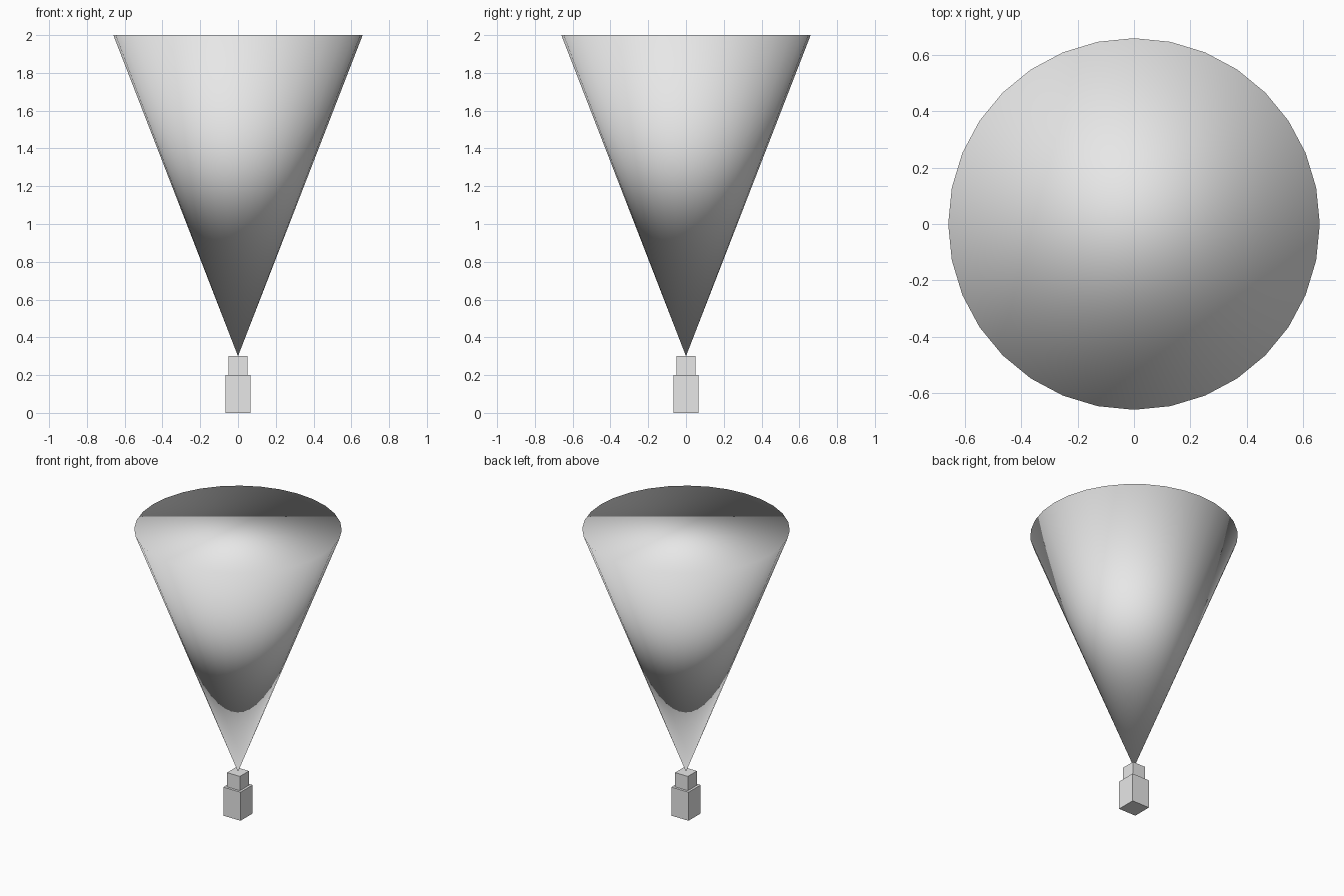
import bpy
import math

cube = bpy.data.objects.get("Cube")
if cube:
    bpy.data.objects.remove(cube, do_unlink=True)

# Single plain grey
grey = bpy.data.materials.new("light_grey")
grey.use_nodes = True
colour = (0.8, 0.8, 0.8, 1.0)
grey.diffuse_color = colour
grey.node_tree.nodes["Principled BSDF"].inputs["Base Color"].default_value = colour


def finish(name):
    obj = bpy.context.object
    obj.name = name
    obj.data.materials.append(grey)
    return obj


def block(name, width, bottom, top):
    bpy.ops.mesh.primitive_cube_add(size=1, location=(0, 0, (bottom + top) / 2))
    obj = finish(name)
    obj.scale = (width, width, top - bottom)
    bpy.ops.object.transform_apply(location=False, rotation=False, scale=True)


# Stepped base: wide body with a narrower neck
block("base_body", 0.134, 0.0, 0.2)
block("base_neck", 0.1, 0.2, 0.3)

# Closed cone standing on its tip, smooth all over, rim included
tip, rim = 0.3, 2.0
bpy.ops.mesh.primitive_cone_add(vertices=32, radius1=0.0, radius2=0.66,
                                depth=rim - tip, end_fill_type='NGON',
                                location=(0, 0, (tip + rim) / 2))
finish("beam_cone")
bpy.ops.object.shade_smooth()
